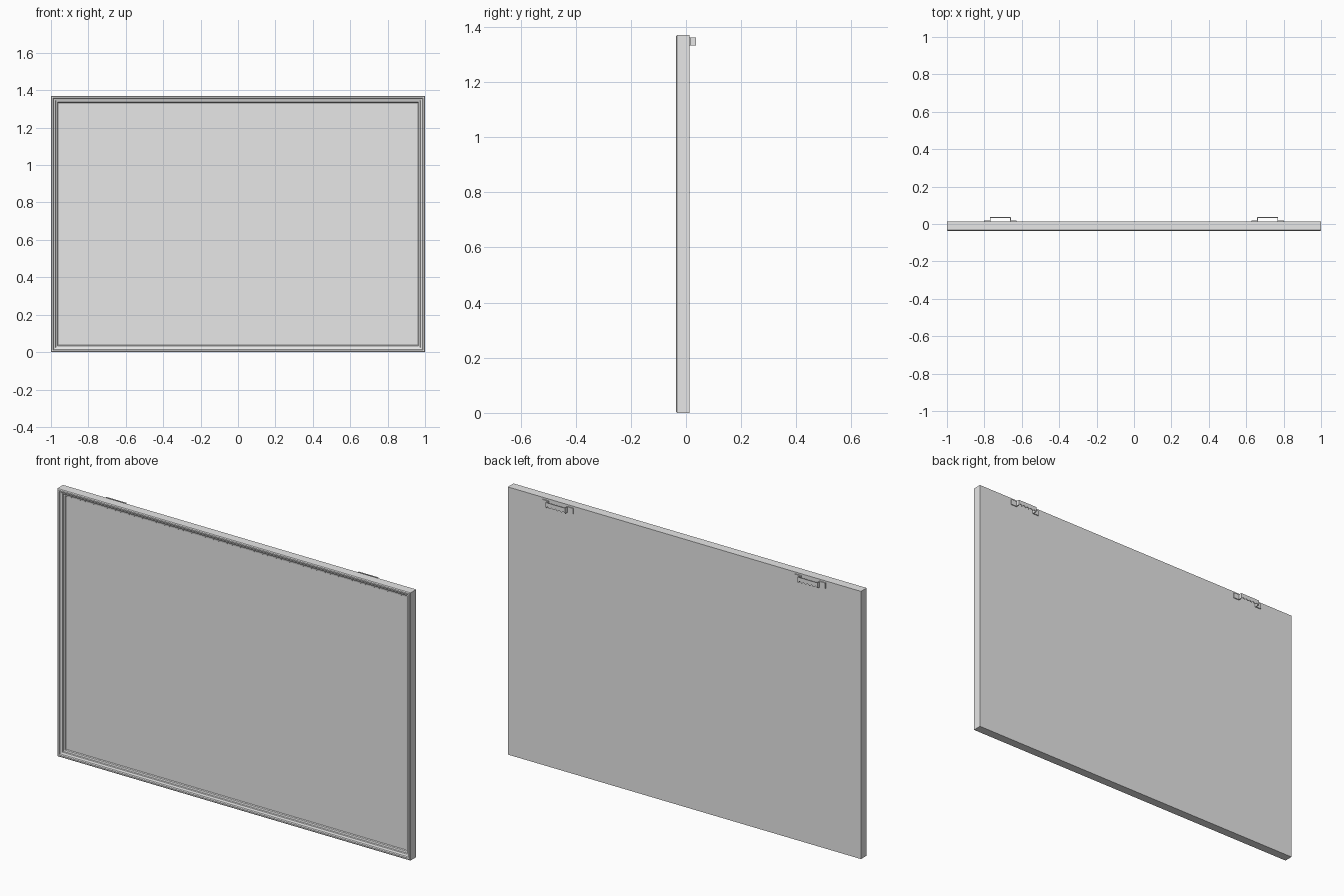
import bpy, bmesh

if "Cube" in bpy.data.objects:
    bpy.data.objects.remove(bpy.data.objects["Cube"])

W, H = 1.0, 1.37          # half width, full height
grey = bpy.data.materials.new("plain_grey")
grey.diffuse_color = (0.8, 0.8, 0.8, 1)
grey.use_nodes = True
grey.node_tree.nodes["Principled BSDF"].inputs["Base Color"].default_value = grey.diffuse_color


def finish(name, bm):
    bmesh.ops.recalc_face_normals(bm, faces=bm.faces)
    mesh = bpy.data.meshes.new(name)
    bm.to_mesh(mesh)
    bm.free()
    mesh.materials.append(grey)
    obj = bpy.data.objects.new(name, mesh)
    bpy.context.collection.objects.link(obj)
    return obj


def prism(bm, outline, y0, y1):
    """Extrude an x-z outline from y0 to y1."""
    face = bm.faces.new([bm.verts.new((x, y0, z)) for x, z in outline])
    out = bmesh.ops.extrude_face_region(bm, geom=[face])
    verts = [g for g in out["geom"] if isinstance(g, bmesh.types.BMVert)]
    bmesh.ops.translate(bm, verts=verts, vec=(0, y1 - y0, 0))


def rect(x0, x1, z0, z1):
    return [(x0, z0), (x1, z0), (x1, z1), (x0, z1)]


# Frame: stepped moulding profile (inset, y) mitred round the rectangle
profile = [(0, 0.013), (0, -0.033), (0.004, -0.037), (0.011, -0.037),
           (0.014, -0.031), (0.024, -0.027), (0.026, -0.021),
           (0.034, -0.019), (0.037, -0.014)]
bm = bmesh.new()
rings = [[bm.verts.new((x, y, z)) for x, z in rect(i - W, W - i, i, H - i)]
         for i, y in profile]
for a, b in zip(rings, rings[1:]):
    for k in range(4):
        n = (k + 1) % 4
        bm.faces.new((a[k], a[n], b[n], b[k]))
bm.faces.new(rings[0])    # flat back
finish("frame", bm)

# Front panel set inside the moulding
bm = bmesh.new()
prism(bm, rect(-W + 0.037, W - 0.037, 0.037, H - 0.037), -0.014, -0.004)
finish("front_panel", bm)

# Sawtooth hangers: two tabs, two short walls and a toothed bridge
Z0, Z1, TEETH, BRIDGE, TAB = 1.333, 1.361, 5, 0.056, 0.087
for side, cx in (("left", -0.714), ("right", 0.714)):
    bm = bmesh.new()
    for s in (-1, 1):
        tab = sorted((cx + s * (BRIDGE - 0.004), cx + s * TAB))
        wall = sorted((cx + s * (BRIDGE - 0.004), cx + s * BRIDGE))
        prism(bm, rect(*tab, Z0, Z1), 0.013, 0.018)
        prism(bm, rect(*wall, Z0, Z1), 0.018, 0.033)
    step = 2 * BRIDGE / TEETH
    outline = [(cx + BRIDGE, Z1), (cx - BRIDGE, Z1), (cx - BRIDGE, Z0)]
    for k in range(TEETH):
        x = cx - BRIDGE + k * step
        outline += [(x + step / 2, Z0 + 0.009), (x + step, Z0)]
    prism(bm, outline, 0.033, 0.037)
    finish("hanger_" + side, bm)
